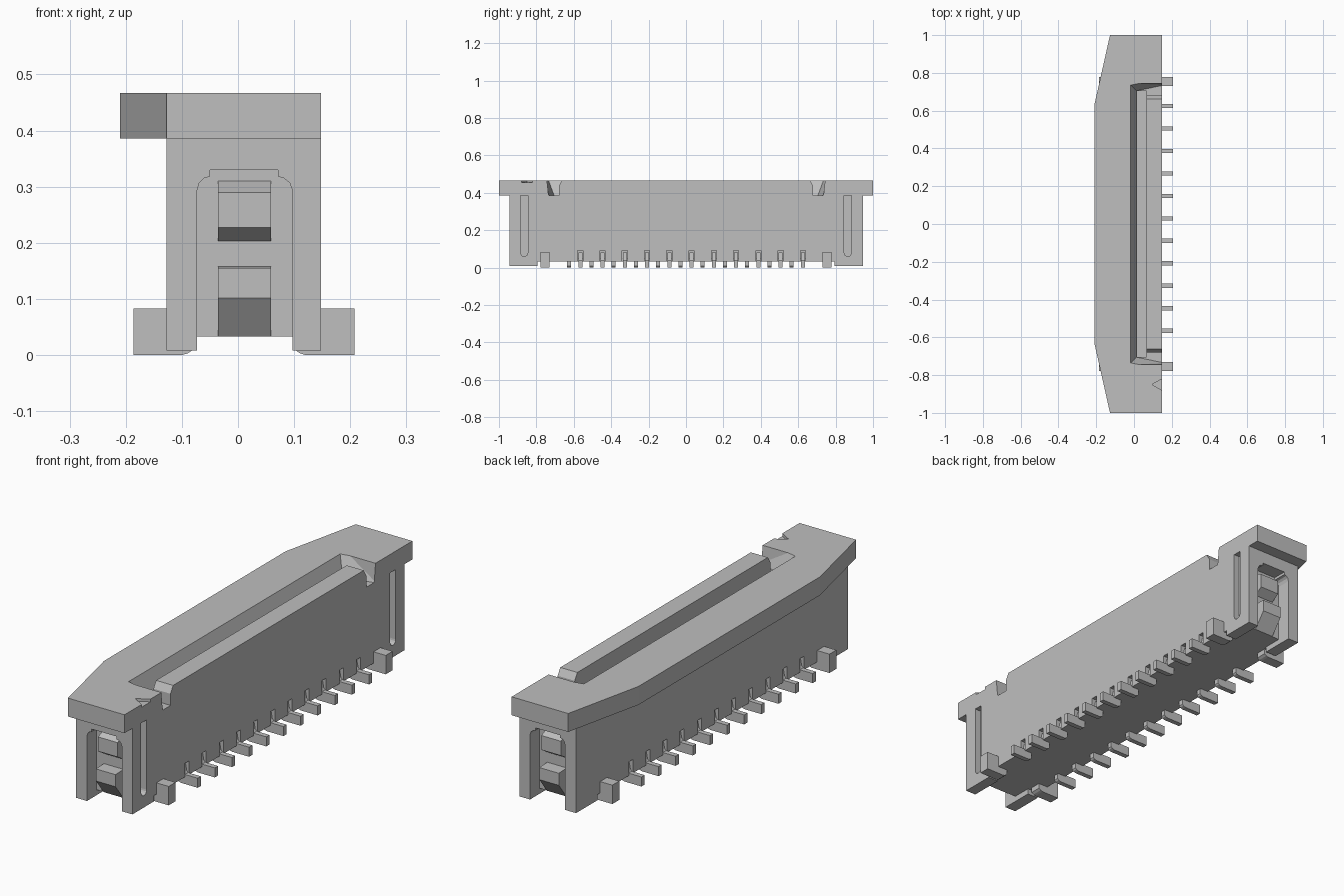
import bpy, bmesh, math
from mathutils import Vector

cube = bpy.data.objects.get("Cube")
if cube:
    bpy.data.objects.remove(cube, do_unlink=True)

grey = bpy.data.materials.new("light_grey")
grey.use_nodes = True
grey.diffuse_color = (0.52, 0.52, 0.52, 1)
grey.node_tree.nodes["Principled BSDF"].inputs["Base Color"].default_value = (0.52, 0.52, 0.52, 1)


def finish(name, bm):
    bmesh.ops.recalc_face_normals(bm, faces=bm.faces)
    me = bpy.data.meshes.new(name)
    bm.to_mesh(me)
    bm.free()
    me.materials.append(grey)
    ob = bpy.data.objects.new(name, me)
    bpy.context.scene.collection.objects.link(ob)
    return ob


def add_prism(bm, pts, axis, a, b):
    """Extrude a 2D profile along an axis from a to b."""
    place = {"x": lambda u, v, t: (t, u, v),
             "y": lambda u, v, t: (u, t, v),
             "z": lambda u, v, t: (u, v, t)}[axis]
    lo = [bm.verts.new(place(u, v, a)) for u, v in pts]
    hi = [bm.verts.new(place(u, v, b)) for u, v in pts]
    n = len(pts)
    bm.faces.new(lo)
    bm.faces.new(hi)
    for i in range(n):
        j = (i + 1) % n
        bm.faces.new((lo[i], lo[j], hi[j], hi[i]))


def prism(name, pts, axis, a, b):
    bm = bmesh.new()
    add_prism(bm, pts, axis, a, b)
    return finish(name, bm)


def rect(u0, u1, v0, v1):
    return [(u0, v0), (u1, v0), (u1, v1), (u0, v1)]


def hull(name, pts):
    bm = bmesh.new()
    for p in pts:
        bm.verts.new(p)
    bmesh.ops.convex_hull(bm, input=bm.verts)
    return finish(name, bm)


def cut(target, cutter, keep=False):
    """Subtract the cutter and bake the result."""
    cutter.hide_render = True
    mod = target.modifiers.new("cut", "BOOLEAN")
    mod.operation, mod.solver, mod.object = "DIFFERENCE", "EXACT", cutter
    bpy.context.view_layer.update()
    deps = bpy.context.evaluated_depsgraph_get()
    me = bpy.data.meshes.new_from_object(target.evaluated_get(deps))
    target.modifiers.clear()
    target.data = me
    if not keep:
        bpy.data.objects.remove(cutter, do_unlink=True)


XL, XR, XC = -0.127, 0.148, 0.0105     # housing sides and middle
PITCH = 0.119

# Housing with low feet at both ends
housing = prism("housing", [(-0.945, 0.008), (-0.795, 0.008), (-0.795, 0.033), (0.795, 0.033),
                            (0.795, 0.008), (0.945, 0.008), (0.945, 0.386), (-0.945, 0.386)],
                "x", XL, XR)

# Wide top flange, tapered on one long side
flange = prism("top_flange", [(XL, -1), (XR, -1), (XR, 1), (XL, 1), (-0.21, 0.63), (-0.21, -0.63)],
               "z", 0.386, 0.467)

# Cable slot: tapered mouth open to one side, then a narrow deep slot
mouth = hull("mouth_cutter", [(x, s * y, z) for s in (-1, 1) for x, y, z in
                              ((0.015, 0.705, 0.385), (0.16, 0.735, 0.385),
                               (-0.031, 0.747, 0.5), (0.16, 0.747, 0.5))])
cut(flange, mouth)
cut(housing, prism("slot_cutter", rect(0.015, 0.065, -0.705, 0.705), "z", 0.12, 0.45))

# Engraved triangle marking the first position
cut(flange, prism("mark_cutter", [(0.16, -0.887), (0.16, -0.813), (0.095, -0.85)], "z", 0.455, 0.49))

# Arched recesses and open undersides at the ends, grooves on the slot side
arch = [(-0.073, -0.02), (-0.073, 0.293), (-0.069, 0.307), (-0.061, 0.315), (-0.05, 0.318),
        (-0.05, 0.33), (0.071, 0.33), (0.071, 0.318), (0.082, 0.315), (0.092, 0.307),
        (0.097, 0.293), (0.097, -0.02)]
groove = [(0.865 + 0.019 * math.cos(a), 0.079 + 0.019 * math.sin(a))
          for a in [math.pi * (1 + i / 8) for i in range(9)]]
groove += [(0.884, 0.4), (0.846, 0.4)]
for s in (-1, 1):
    cut(housing, prism("arch_cutter", arch, "y", s * 0.88, s * 0.97))
    cut(housing, prism("underside_cutter", rect(-0.073, 0.097, -0.02, 0.033), "y", s * 0.78, s * 0.89))
    cut(housing, prism("groove_cutter", [(s * y, z) for y, z in groove], "x", 0.12, 0.17))

# Contact rows, staggered by half a pitch between the two sides
rows = [(sx, sx * 0.03 + PITCH * k) for sx in (-1, 1) for k in range(-5, 6)]
bm = bmesh.new()
for sx, y in rows:
    xs = sorted((XC + sx * 0.1, XC + sx * 0.16))
    add_prism(bm, rect(xs[0], xs[1], 0.01, 0.093), "y", y - 0.014, y + 0.014)
cut(housing, finish("contact_notch_cutter", bm))

contact = [(0.197, 0), (0.197, 0.042), (0.135, 0.042), (0.128, 0.05), (0.122, 0.08), (0.098, 0.08),
           (0.098, 0.01), (0.103, 0.004), (0.115, 0)]
bm = bmesh.new()
for sx, y in rows:
    add_prism(bm, [(XC + sx * u, z) for u, z in contact], "y", y - 0.011, y + 0.011)
finish("contacts", bm)

# Larger solder tabs at the four corners
tab = [(0.197, 0), (0.197, 0.083), (0.12, 0.083), (0.09, 0.06), (0.09, 0.01), (0.1, 0.003), (0.11, 0)]
bm = bmesh.new()
for sx in (-1, 1):
    for sy in (-1, 1):
        add_prism(bm, [(XC + sx * u, z) for u, z in tab], "y", sy * 0.73, sy * 0.778)
finish("solder_tabs", bm)

# Rail closing the slot's open side, with sloped ends
prism("slot_rail", [(-0.68, 0.385), (0.68, 0.385), (0.68, 0.437), (0.662, 0.467),
                    (-0.662, 0.467), (-0.68, 0.437)], "x", 0.065, XR)

# Latch blocks inside the end recesses
lower = [(0.87, 0.033), (0.882, 0.033), (0.935, 0.102), (0.935, 0.155), (0.87, 0.158)]
upper = [(0.87, 0.203), (0.882, 0.203), (0.92, 0.227), (0.92, 0.29), (0.87, 0.315)]
for s, end in ((-1, "front"), (1, "back")):
    for part, pts in (("lower", lower), ("upper", upper)):
        prism(f"{end}_{part}_latch", [(s * y, z) for y, z in pts], "x", -0.036, 0.059)
